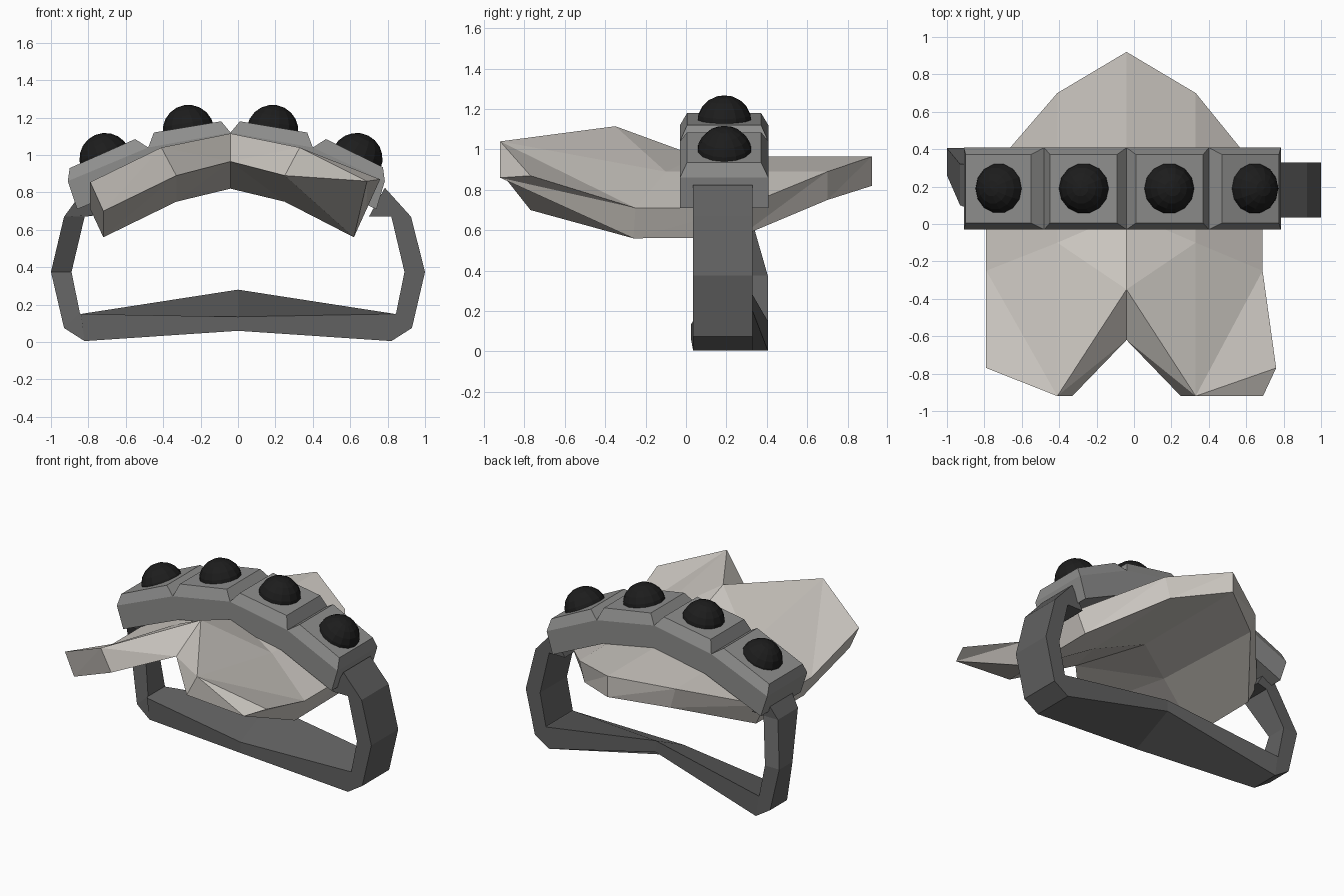
import bpy, bmesh, math
from mathutils import Matrix, Vector

if "Cube" in bpy.data.objects:
    bpy.data.objects.remove(bpy.data.objects["Cube"])


def material(name, rgb):
    m = bpy.data.materials.new(name)
    m.diffuse_color = (*rgb, 1)
    m.use_nodes = True
    m.node_tree.nodes["Principled BSDF"].inputs["Base Color"].default_value = m.diffuse_color
    return m


PALE = material("pale", (0.60, 0.57, 0.53))
MID = material("mid_grey", (0.27, 0.27, 0.265))
DARK = material("dark_grey", (0.12, 0.12, 0.12))
BLACK = material("black", (0.012, 0.012, 0.012))


def make(name, verts, faces, mat):
    bm = bmesh.new()
    vs = [bm.verts.new(v) for v in verts]
    for f in faces:
        bm.faces.new([vs[i] for i in f])
    bmesh.ops.recalc_face_normals(bm, faces=bm.faces)
    me = bpy.data.meshes.new(name)
    bm.to_mesh(me)
    bm.free()
    ob = bpy.data.objects.new(name, me)
    bpy.context.collection.objects.link(ob)
    me.materials.append(mat)
    return ob


def loft(name, sections, mat):
    # closed tube through sections of four points each
    verts = [p for s in sections for p in s]
    n = len(sections)
    faces = [(4*i + k, 4*i + (k+1) % 4, 4*i + 4 + (k+1) % 4, 4*i + 4 + k)
             for i in range(n - 1) for k in range(4)]
    faces += [(0, 1, 2, 3), tuple(range(4*n - 4, 4*n))]
    return make(name, verts, faces, mat)


CX, CY = -0.04, 0.19

# Faceted hand plate: rows front/middle/back, each centre, inner, outer (dx, y, z)
top = [[(0, -.35, 1.115), (.37, -.92, 1.04), (.75, -.77, .855)],
       [(0, .06, .965), (.37, -.10, .89), (.75, -.25, .71)],
       [(0, .92, .965), (.37, .70, .89), (.75, .26, .71)]]
bottom = [[(0, -.62, .965), (.29, -.92, .89), (.68, -.77, .70)],
          [(0, .06, .82), (.29, -.10, .75), (.68, -.26, .56)],
          [(0, .92, .82), (.33, .70, .75), (.68, .26, .565)]]
verts = []
for layer in (top, bottom):
    for row in layer:
        for c in (-2, -1, 0, 1, 2):
            dx, y, z = row[abs(c)]
            s = -1 if c < 0 else 0.97 if c == 2 else 1
            verts.append((CX + s * dx, y, z))
verts[4] = (.76, -.77, .87)        # right front corner differs from the left
verts[19] = (.69, -.92, .86)
faces = []
for base in (0, 15):
    for c in range(4):
        a, b, d, e = base + c, base + c + 1, base + c + 5, base + c + 6
        if c < 2:                  # front row creases mirror about the middle
            faces += [(a, b, d), (b, e, d)]
        else:
            faces += [(a, b, e), (a, e, d)]
        faces.append((d, e, e + 5, d + 5))
rim = [0, 1, 2, 3, 4, 9, 14, 13, 12, 11, 10, 5]
for i, a in enumerate(rim):
    b = rim[(i + 1) % 12]
    if i in (1, 3):
        faces += [(a, b, b + 15), (a, b + 15, a + 15)]
    else:
        faces += [(a, b, a + 15), (b, b + 15, a + 15)]
make("hand_plate", verts, faces, PALE)

# Arched knuckle band
Y0, Y1 = -0.03, 0.408
arch = [(-.91, .86, -.86, .71), (-.48, 1.04, -.43, .89), (-.04, 1.12, -.04, .965),
        (.40, 1.04, .35, .89), (.785, .86, .74, .71)]
loft("knuckle_band", [[(x, Y0, z), (x, Y1, z), (u, Y1, w), (u, Y0, w)]
                      for x, z, u, w in arch], MID)

# Bevelled stud seats and round studs
seats = [((-.91, .86), (-.48, 1.04), (-.90, .93), (-.55, 1.085), (-.71, .98)),
         ((-.48, 1.04), (-.04, 1.12), (-.45, 1.12), (-.09, 1.18), (-.265, 1.13)),
         ((-.04, 1.12), (.40, 1.04), (.01, 1.18), (.37, 1.12), (.185, 1.13)),
         ((.40, 1.04), (.785, .86), (.47, 1.085), (.775, .935), (.635, .98))]
for i, (a, b, c, d, ctr) in enumerate(seats):
    low = [(a[0], Y0, a[1]), (b[0], Y0, b[1]), (b[0], Y1, b[1]), (a[0], Y1, a[1])]
    up = [(c[0], .005, c[1]), (d[0], .005, d[1]), (d[0], .372, d[1]), (c[0], .372, c[1])]
    loft(f"stud_seat_{i+1}", [low, up], MID)
    bm = bmesh.new()
    bmesh.ops.create_uvsphere(bm, u_segments=14, v_segments=10, radius=0.138)
    tilt = Vector((c[1] - d[1], 0, d[0] - c[0])).to_track_quat('Z', 'Y').to_matrix().to_4x4()
    bm.transform(Matrix.Translation((ctr[0], CY, ctr[1])) @ tilt)
    me = bpy.data.meshes.new(f"stud_{i+1}")
    bm.to_mesh(me)
    bm.free()
    me.materials.append(BLACK)
    bpy.context.collection.objects.link(bpy.data.objects.new(f"stud_{i+1}", me))

# Palm strap: outer x,z / inner x,z / front y / back y, left to right
path = [(-.82, .82, -.74, .68, .06, .33), (-.93, .67, -.82, .67, .10, .32),
        (-1, .375, -.89, .375, .26, .405), (-.93, .075, -.84, .15, .22, .405),
        (-.82, .005, -.84, .15, .20, .405)]
right = [(.82, .005, .84, .15, .035, .33), (.93, .075, .84, .15, .035, .33),
         (1, .375, .89, .375, .035, .33), (.925, .67, .82, .67, .035, .33),
         (.785, .825, .70, .67, .035, .33)]


def section(x, z, u, w, y0, y1):
    return [(x, y0, z), (x, y1, z), (u, y1, w), (u, y0, w)]


# the two bottom corners share an inner edge, so nudge one for clean faces
path[3] = (-.93, .075, -.845, .152, .22, .405)
right[1] = (.93, .075, .845, .152, .035, .33)
middle = [(0, .025, .06), (0, .33, .20), (0, .33, .28), (0, .025, .135)]
loft("palm_strap", [section(*p) for p in path] + [middle] +
     [section(*p) for p in right], DARK)
